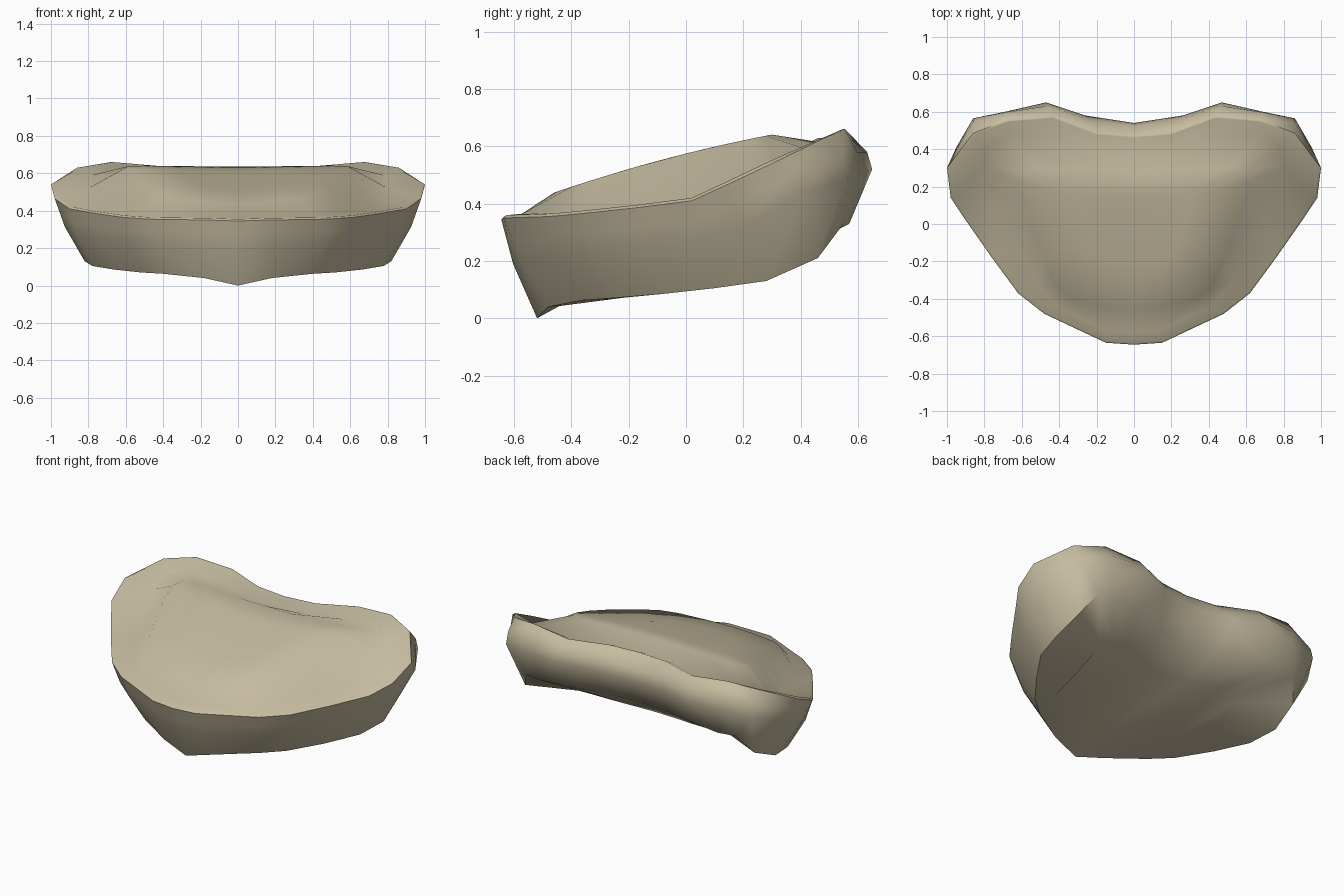
import bpy
import bmesh
from mathutils import Vector

default_cube = bpy.data.objects.get("Cube")
if default_cube:
    bpy.data.objects.remove(default_cube, do_unlink=True)


def points(rows):
    return [Vector(row) for row in rows]


def underside_point(p):
    # Wide flat patch at the front, hollowing upward between the rear lobes
    scale = 0.85 if p.y < 0 else 0.62
    x, y = p.x * scale, p.y * scale
    return Vector((x, y, 0.1 + 0.13 * y + 0.55 * max(y, 0) ** 2))


def crown_height(y):
    return 0.575 + 0.25 * y - 0.1 * y * y


# Each half outline runs from the front centre, round the +x side, to the back centre.
# Rim: rises from the front lip to the two rear lobes
rim = points([
    (0, -.645, .345), (.15, -.635, .35), (.48, -.48, .355), (.62, -.37, .365),
    (.76, -.18, .385), (.9, .02, .41), (.98, .14, .465), (1, .3, .54),
    (.86, .485, .63), (.68, .555, .66), (.44, .575, .64), (.2, .485, .63),
    (0, .47, .625)])

# Lower edge of the outer wall, with a small keel at the front
bottom = points([
    (0, -.52, 0), (.18, -.48, .04), (.4, -.36, .063), (.52, -.26, .07),
    (.66, -.08, .085), (.78, .1, .105), (.82, .28, .13), (.8, .46, .21),
    (.73, .55, .33), (.62, .57, .33), (.44, .56, .34), (.2, .48, .32),
    (0, .45, .31)])

# Rear bulge of the outer wall; the front part swells slightly past the straight wall
rear_bulge = points([
    (.95, .41, .44), (.86, .565, .49), (.69, .6, .5), (.47, .65, .52),
    (.26, .58, .5), (0, .54, .48)])
front_count = len(rim) - len(rear_bulge)
wall = [r.lerp(b, 0.45) for r, b in zip(rim, bottom)][:front_count]
for p in wall:
    p.x *= 1.02
    p.y -= 0.015
wall += rear_bulge

# Rounded shoulder between the rim and the bulge, fuller at the back
shoulder = [r.lerp(w, 0.5) for r, w in zip(rim, wall)]
for p in shoulder[front_count + 1:]:
    p.y += 0.02

# Underside, set in from the lower edge
underside = [underside_point(p) for p in bottom]

# Thin lip just inside the rim
lip = [Vector((p.x * 0.985, p.y * 0.985, p.z + 0.01)) for p in rim]
for p, r in zip(lip, rim):
    p.z = min(p.z, max(r.z, 0.63))

# Foot of the raised cushion, sunk into a shallow groove towards the back
cushion_plan = [
    (0, -.58), (.14, -.57), (.4, -.45), (.51, -.33), (.62, -.13), (.72, .05),
    (.78, .19), (.81, .31), (.78, .42), (.68, .48), (.44, .48), (.2, .4), (0, .38)]
cushion_foot = [Vector((x, y, r.z + 0.015 - 0.13 * max(y, 0)))
                for (x, y), r in zip(cushion_plan, rim)]

# Shoulder and sloping top of the cushion
crown_plan = [
    (0, -.46), (.14, -.45), (.33, -.4), (.42, -.33), (.48, -.18), (.55, 0),
    (.59, .12), (.61, .22), (.59, .28), (.5, .3), (.36, .29), (.18, .28), (0, .28)]
crown = [Vector((x, y, crown_height(y))) for x, y in crown_plan]
crown_centre = [Vector((p.x * 0.5, p.y * 0.5, crown_height(p.y * 0.5))) for p in crown]

# Skin the stacked outlines from the underside to the cushion top
bm = bmesh.new()
outlines = (underside, bottom, wall, shoulder, rim, lip, cushion_foot, crown, crown_centre)
loops = [[bm.verts.new(p) for p in outline] for outline in outlines]
for lower, upper in zip(loops, loops[1:]):
    for i in range(len(lower) - 1):
        bm.faces.new((lower[i], lower[i + 1], upper[i + 1], upper[i]))
bm.faces.new(list(reversed(loops[0])))
bm.faces.new(loops[-1])

mesh = bpy.data.meshes.new("padded_body")
bm.to_mesh(mesh)
bm.free()
body = bpy.data.objects.new("padded_body", mesh)
bpy.context.collection.objects.link(body)

# Mirror the half across the centre line
mirror = body.modifiers.new("Mirror", 'MIRROR')
mirror.use_axis[0] = True
mirror.use_clip = True
mirror.merge_threshold = 0.001

# Single sand colour
sand = bpy.data.materials.new("sand")
sand.use_nodes = True
colour = (0.56, 0.50, 0.35, 1)
sand.diffuse_color = colour
shader = next(n for n in sand.node_tree.nodes if n.type == 'BSDF_PRINCIPLED')
shader.inputs["Base Color"].default_value = colour
mesh.materials.append(sand)

# Smooth shading with the rim and lower edge kept crisp
bpy.ops.object.select_all(action='DESELECT')
body.select_set(True)
bpy.context.view_layer.objects.active = body
bpy.ops.object.shade_smooth_by_angle(angle=0.9)
